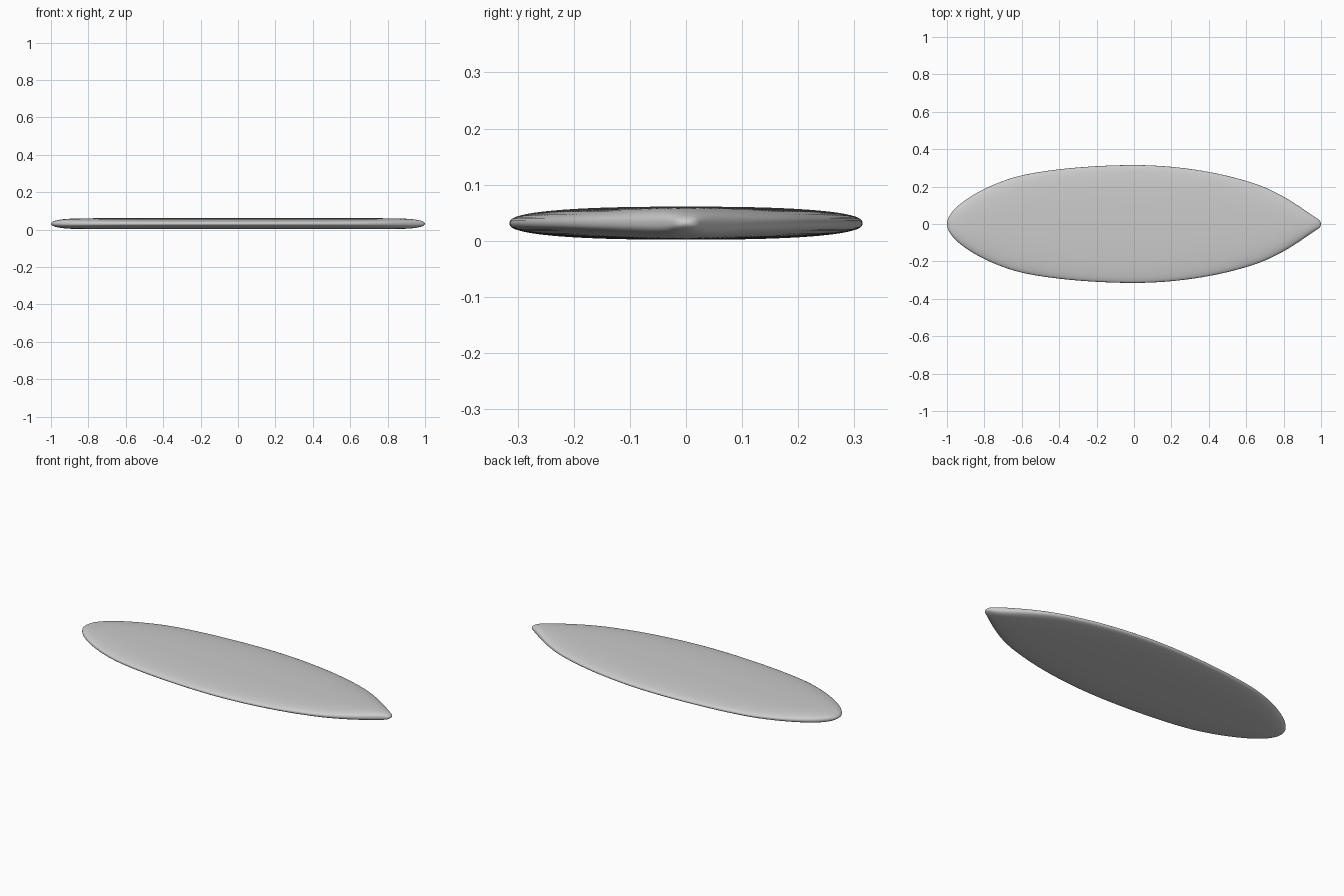
import bpy, bmesh, math
from mathutils import Vector
from mathutils.geometry import interpolate_bezier

if "Cube" in bpy.data.objects:
    bpy.data.objects.remove(bpy.data.objects["Cube"])

MID_Z, HALF_T = 0.0315, 0.0295
RING = 64

# Half outline seen from above: blunt tail (-x) to pointed nose (+x)
segments = [
    ((-1, 0), (-1, .10), (-.77, .22), (-.60, .26)),
    ((-.60, .26), (-.43, .298), (-.18, .315), (0, .315)),
    ((0, .315), (.20, .315), (.42, .285), (.60, .23)),
    ((.60, .23), (.78, .18), (.90, .08), (.985, .025)),
    ((.985, .025), (.996, .018), (1, .009), (1, 0)),
]
outline = []
for s in segments:
    pts = interpolate_bezier(*[Vector((x, y, 0)) for x, y in s], 24)
    outline += [(p.x, p.y) for p in pts[1:]]
outline.pop()  # nose point is a single vertex


def spow(v, e):
    return math.copysign(abs(v) ** e, v)


# Loft rounded flat sections along the board
bm = bmesh.new()
rings = []
for x, w in outline:
    t = HALF_T * math.sqrt(max(0, 1 - abs(x) ** 16))
    ring = []
    for i in range(RING):
        a = 2 * math.pi * i / RING
        ring.append(bm.verts.new((x, w * spow(math.cos(a), .8),
                                  MID_Z + t * spow(math.sin(a), .8))))
    rings.append(ring)
tail = bm.verts.new((-1, 0, MID_Z))
nose = bm.verts.new((1, 0, MID_Z))
for i in range(RING):
    j = (i + 1) % RING
    for a, b in zip(rings, rings[1:]):
        bm.faces.new((a[i], a[j], b[j], b[i]))
    bm.faces.new((tail, rings[0][j], rings[0][i]))
    bm.faces.new((nose, rings[-1][i], rings[-1][j]))
bmesh.ops.recalc_face_normals(bm, faces=bm.faces)
for f in bm.faces:
    f.smooth = True

mesh = bpy.data.meshes.new("surfboard")
bm.to_mesh(mesh)
bm.free()
board = bpy.data.objects.new("surfboard", mesh)
bpy.context.collection.objects.link(board)
